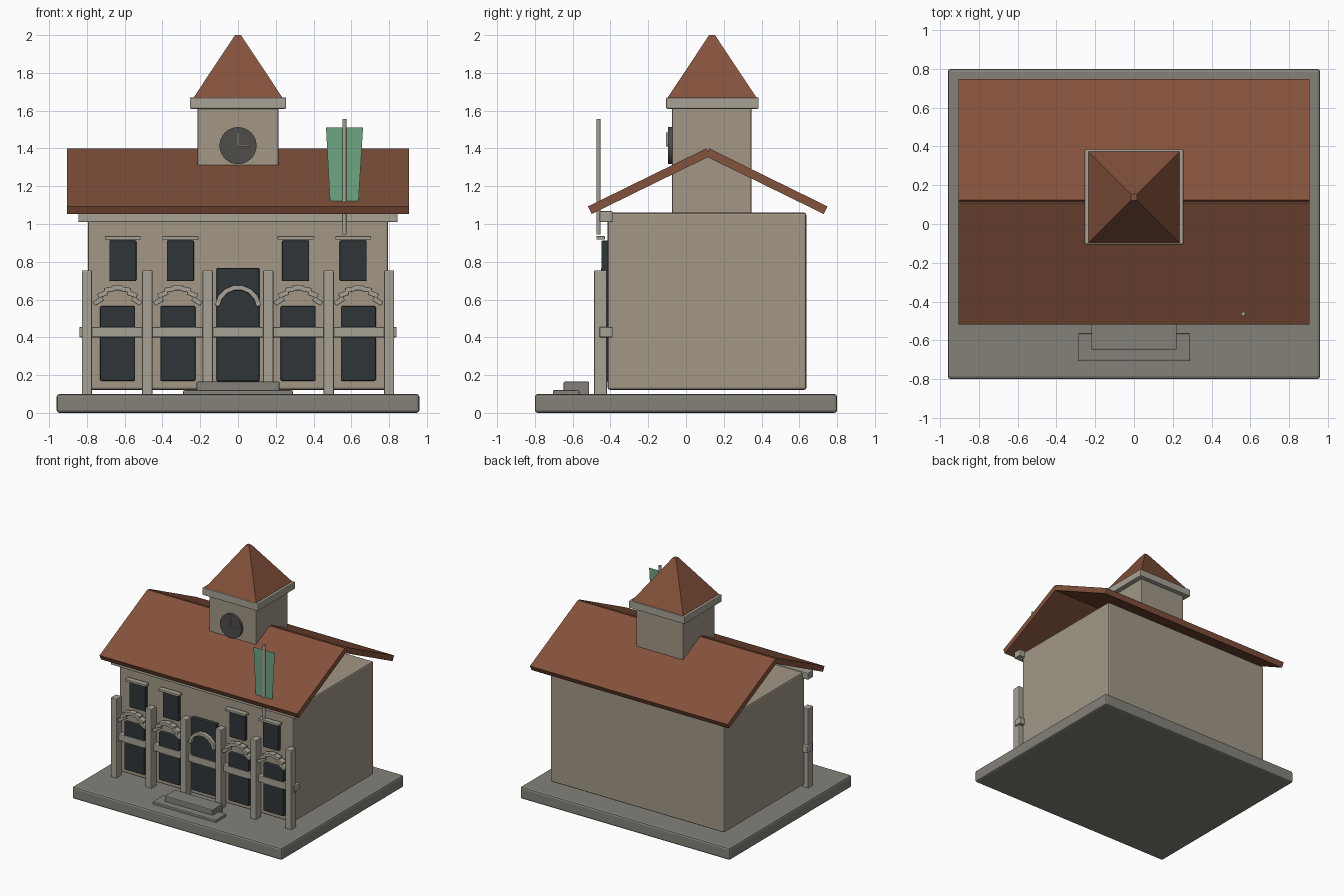
import bpy, bmesh
from math import radians, cos, sin, pi

if "Cube" in bpy.data.objects:
    bpy.data.objects.remove(bpy.data.objects["Cube"])


def material(name, rgb):
    m = bpy.data.materials.new(name)
    m.diffuse_color = (*rgb, 1)
    m.use_nodes = True
    m.node_tree.nodes["Principled BSDF"].inputs["Base Color"].default_value = m.diffuse_color
    return m


WALL = material("wall", (0.36, 0.31, 0.24))
TRIM = material("trim", (0.39, 0.36, 0.30))
STONE = material("stone", (0.23, 0.22, 0.19))
ROOF = material("roof", (0.23, 0.085, 0.045))
GLASS = material("glass", (0.028, 0.036, 0.04))
DARK = material("clock", (0.08, 0.075, 0.068))
GREEN = material("flag", (0.15, 0.38, 0.22))


def finish(ob, name, mat):
    ob.name = name
    ob.data.materials.append(mat)
    return ob


def box(name, x, y, z, mat, bevel=0.006, rot=(0, 0, 0)):
    """Box from (min, max) extents on each axis."""
    bpy.ops.mesh.primitive_cube_add(
        size=1, location=[(a + b) / 2 for a, b in (x, y, z)], rotation=rot)
    ob = bpy.context.object
    ob.scale = [b - a for a, b in (x, y, z)]
    bpy.ops.object.transform_apply(location=False, rotation=False, scale=True)
    if bevel:
        mod = ob.modifiers.new("bevel", 'BEVEL')
        mod.width = bevel
        mod.segments = 2
    return finish(ob, name, mat)


def around(c, size):
    return (c - size / 2, c + size / 2)


def cylinder(name, r, depth, loc, mat, rot=(0, 0, 0), n=32):
    bpy.ops.mesh.primitive_cylinder_add(vertices=n, radius=r, depth=depth,
                                        location=loc, rotation=rot)
    bpy.ops.object.shade_smooth_by_angle(angle=radians(40))
    return finish(bpy.context.object, name, mat)


# Plinth, hall and steps
box("base", (-0.96, 0.96), (-0.80, 0.80), (0, 0.10), STONE, 0.015)
box("hall", (-0.795, 0.795), (-0.415, 0.637), (0.122, 1.06), WALL, 0.012)
box("lower_step", (-0.29, 0.29), (-0.705, -0.565), (0.08, 0.12), STONE)
box("upper_step", (-0.22, 0.22), (-0.648, -0.513), (0.09, 0.165), STONE)

# Roof slabs, open at the gable ends
for side, name in ((-1, "front_roof"), (1, "back_roof")):
    box(name, (-0.905, 0.905), around(0.115 + side * 0.311, 0.697),
        around(1.2265, 0.045), ROOF, 0, (-side * radians(26.1), 0, 0))

# Clock tower
box("tower", (-0.215, 0.215), (-0.073, 0.347), (1.05, 1.62), WALL, 0.008)
box("tower_cap", (-0.255, 0.255), (-0.105, 0.385), (1.61, 1.67), TRIM)
bpy.ops.mesh.primitive_cone_add(vertices=4, radius1=0.332, radius2=0.022, depth=0.33,
                                location=(0, 0.138, 1.835), rotation=(0, 0, pi / 4))
finish(bpy.context.object, "spire", ROOF)
cylinder("clock_face", 0.098, 0.03, (0, -0.081, 1.415), DARK, (pi / 2, 0, 0))
box("minute_hand", around(0, 0.008), (-0.105, -0.094), (1.415, 1.485), TRIM, 0)
box("hour_hand", (0, 0.062), (-0.105, -0.094), around(1.415, 0.008), TRIM, 0)

# Front trim: cornice, beam and pillars
box("cornice", (-0.845, 0.845), (-0.458, -0.388), (1.01, 1.068), TRIM)
box("beam", (-0.84, 0.84), (-0.458, -0.388), (0.40, 0.455), TRIM)
for i in range(6):
    box("pillar", around(-0.80 + 0.32 * i, 0.054), (-0.487, -0.418), (0.095, 0.755), TRIM)

# Door and windows
box("door", (-0.113, 0.113), (-0.45, -0.412), (0.167, 0.767), GLASS)
for s in (-1, 1):
    for xu, xl in ((0.305, 0.318), (0.61, 0.637)):
        box("upper_window", around(s * xu, 0.143), (-0.448, -0.412), (0.697, 0.912), GLASS)
        box("lintel", around(s * xu, 0.19), (-0.475, -0.43), (0.917, 0.936), TRIM, 0.003)
        box("lower_window", around(s * xl, 0.185), (-0.45, -0.412), (0.17, 0.565), GLASS)

# Arch of small stones over each bay
for bay in range(-2, 3):
    turn = 1.0 if bay == 0 else 0.45
    for k in range(7):
        a = radians(20 + k * 140 / 6)
        cx = bay * 0.319 + 0.108 * cos(a)
        box("arch_stone", around(cx, 0.055), around(-0.457, 0.05),
            around(0.555 + 0.107 * sin(a), 0.026), TRIM, 0.004, (0, (pi / 2 - a) * turn, 0))

# Flag hung on its pole
cylinder("flag_pole", 0.011, 0.61, (0.563, -0.463, 1.25), TRIM, n=12)
bm = bmesh.new()
bm.faces.new([bm.verts.new((x, -0.463, z)) for x, z in
              ((0.488, 1.10), (0.637, 1.10), (0.662, 1.51), (0.466, 1.51))])
mesh = bpy.data.meshes.new("flag")
bm.to_mesh(mesh)
bm.free()
flag = bpy.data.objects.new("flag", mesh)
bpy.context.collection.objects.link(flag)
finish(flag, "flag", GREEN)
